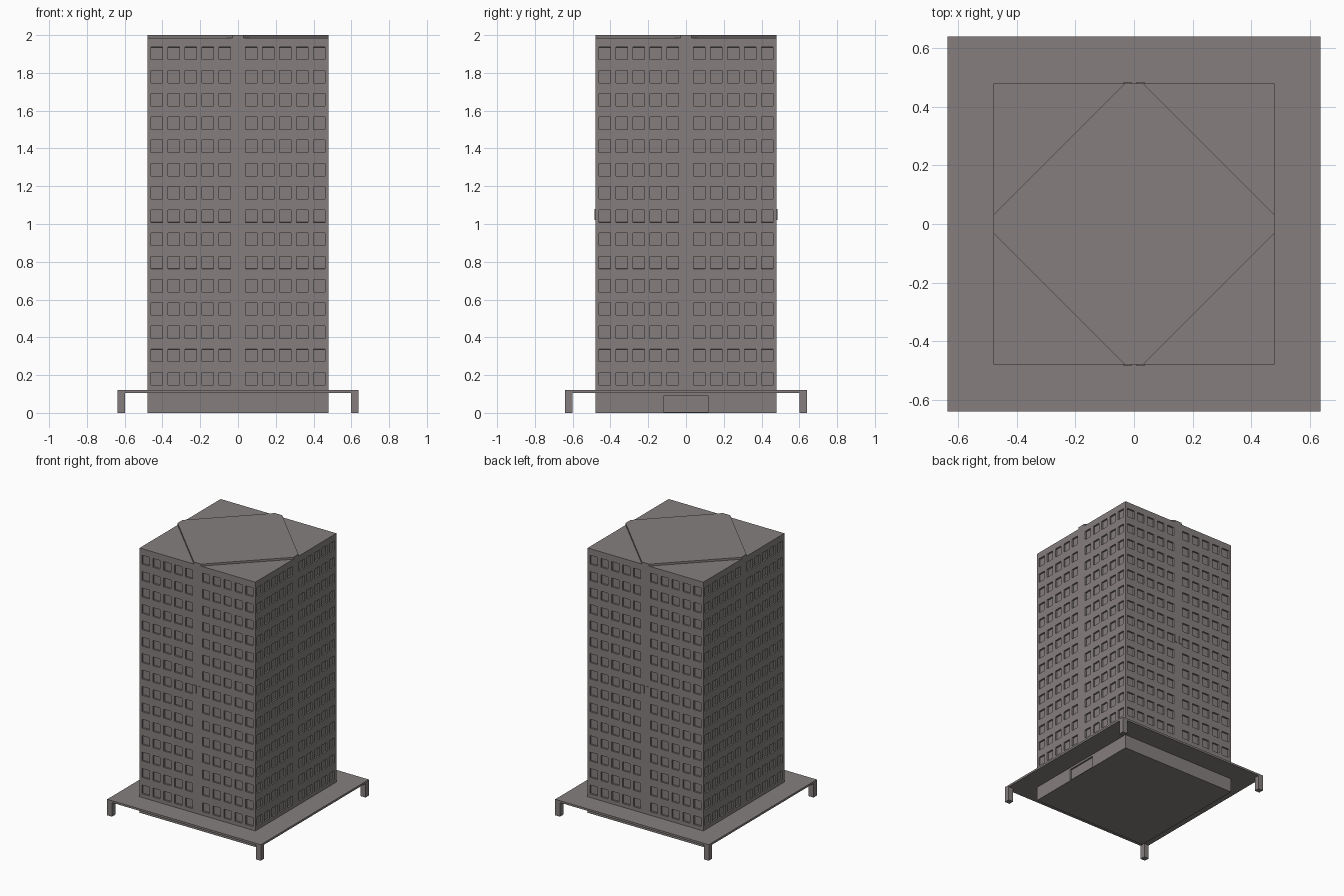
import bpy, bmesh, math
from mathutils import Matrix, Vector

if "Cube" in bpy.data.objects:
    bpy.data.objects.remove(bpy.data.objects["Cube"], do_unlink=True)

HALF = 0.48      # half width of the tower
ROOF = 1.985     # height of the main roof
DECK = 0.12      # top of the canopy slab
RECESS = 0.012   # window depth

concrete = bpy.data.materials.new("warm_grey_concrete")
concrete.use_nodes = True
grey = (0.235, 0.212, 0.208, 1)
concrete.diffuse_color = grey
concrete.node_tree.nodes["Principled BSDF"].inputs["Base Color"].default_value = grey


def finish(name, bm):
    mesh = bpy.data.meshes.new(name)
    bm.to_mesh(mesh)
    bm.free()
    mesh.materials.append(concrete)
    obj = bpy.data.objects.new(name, mesh)
    bpy.context.collection.objects.link(obj)
    return obj


def add_box(bm, low, high):
    low, high = Vector(low), Vector(high)
    size = Matrix.Diagonal((*(high - low), 1))
    bmesh.ops.create_cube(bm, size=1, matrix=Matrix.Translation((low + high) / 2) @ size)


def wall_panel(bm, angle, us, zs):
    """Grid wall on one side; cells with odd column and row are sunk in."""
    turn = Matrix.Rotation(angle, 4, "Z")
    grid = [[bm.verts.new(turn @ Vector((u, -HALF, z))) for u in us] for z in zs]
    sunk = []
    for r in range(len(zs) - 1):
        for c in range(len(us) - 1):
            face = bm.faces.new((grid[r][c], grid[r][c + 1], grid[r + 1][c + 1], grid[r + 1][c]))
            face.normal_update()
            if r % 2 and c % 2:
                sunk.append(face)
    if sunk:
        bmesh.ops.inset_individual(bm, faces=sunk, thickness=0.0005, depth=-RECESS)


# Tower: ten window columns in two groups of five, fifteen floors
left = [-0.46 + 0.09 * i + w for i in range(5) for w in (0, 0.06)]
columns = [-HALF] + left + [-u for u in reversed(left)] + [HALF]
rows = [DECK] + [0.148 + 0.123 * i + h for i in range(15) for h in (0, 0.066)] + [ROOF]

bm = bmesh.new()
for side in range(4):
    angle = side * math.pi / 2
    wall_panel(bm, angle, columns, rows)
    # Ground floor, with a wide doorway on the left and right sides
    door = [-0.12, 0.12] if side % 2 else []
    wall_panel(bm, angle, [-HALF] + door + [HALF], [0, 0.005, 0.09, DECK])
corners = [(-HALF, -HALF), (HALF, -HALF), (HALF, HALF), (-HALF, HALF)]
bm.faces.new([bm.verts.new((x, y, ROOF)) for x, y in corners])
bm.faces.new([bm.verts.new((x, y, 0)) for x, y in reversed(corners)])
bmesh.ops.remove_doubles(bm, verts=bm.verts, dist=0.00005)
finish("tower", bm)

# Raised octagonal roof plate touching the four walls
bm = bmesh.new()
ring = []
for side in range(4):
    turn = Matrix.Rotation(side * math.pi / 2, 3, "Z")
    ring += [bm.verts.new(turn @ Vector((x, -HALF, ROOF))) for x in (-0.03, 0.03)]
base = bm.faces.new(ring)
top = bmesh.ops.extrude_face_region(bm, geom=[base], use_keep_orig=True)["geom"]
for v in top:
    if isinstance(v, bmesh.types.BMVert):
        v.co.z = 2.0
bmesh.ops.recalc_face_normals(bm, faces=bm.faces)
finish("roof_plate", bm)

# Canopy slab around the ground floor
bm = bmesh.new()
add_box(bm, (-0.637, -0.64, 0.105), (0.637, 0.64, DECK))
finish("canopy_slab", bm)

# Corner posts under the canopy
bm = bmesh.new()
for sx in (-1, 1):
    for sy in (-1, 1):
        x, y = sx * 0.617, sy * 0.62
        add_box(bm, (x - 0.02, y - 0.02, 0), (x + 0.02, y + 0.02, 0.11))
finish("canopy_posts", bm)

# Small plain plates in the middle of the front and back walls
bm = bmesh.new()
for sy in (-1, 1):
    for sx in (-1, 1):
        x, y = sx * 0.022, sy * HALF
        add_box(bm, (x - 0.013, y - 0.004, 1.02), (x + 0.013, y + 0.004, 1.08))
finish("wall_plates", bm)
